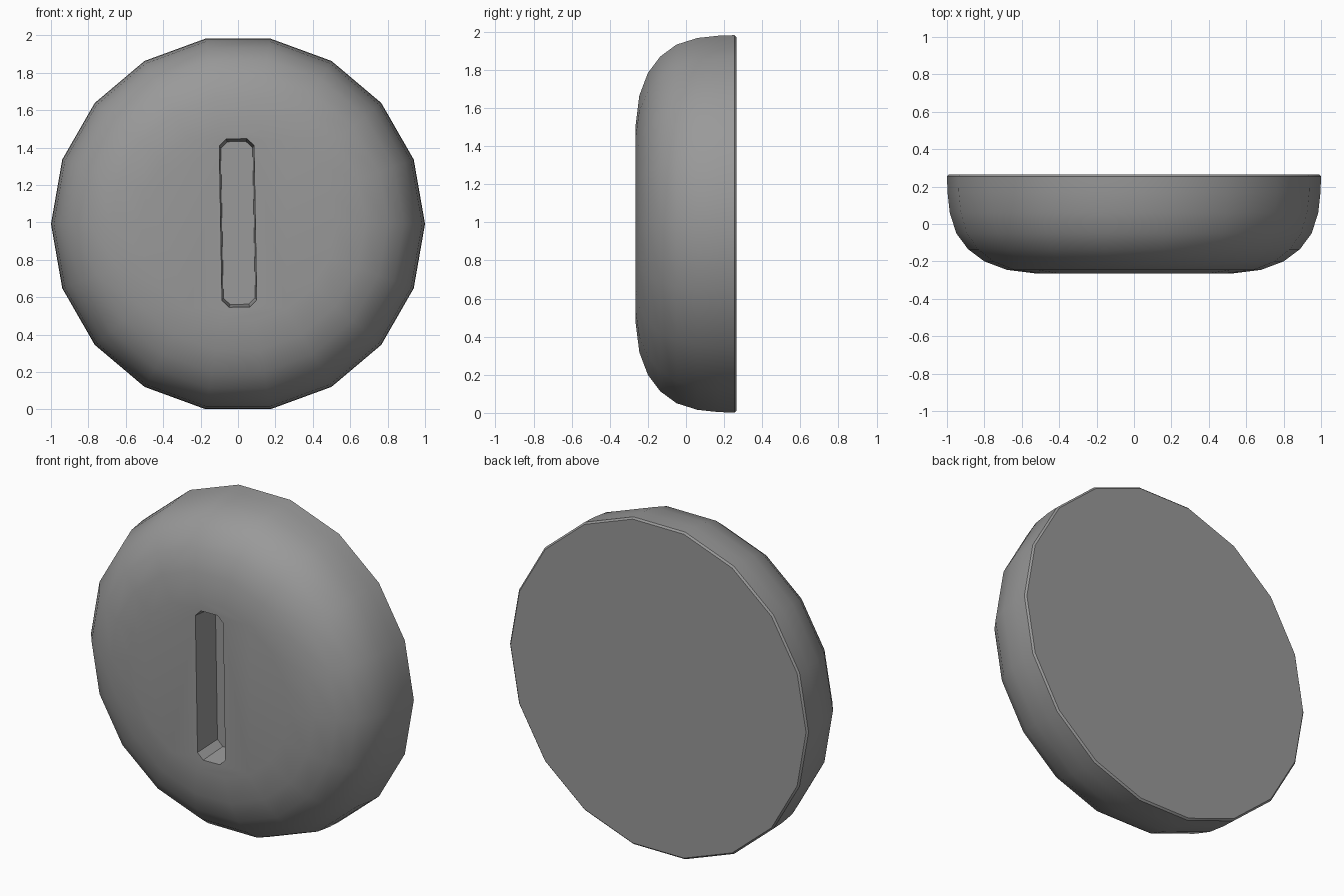
import bpy, bmesh
from math import sin, cos, pi, radians

if "Cube" in bpy.data.objects:
    bpy.data.objects.remove(bpy.data.objects["Cube"])

SIDES = 18
CZ = 0.992


def loft(name, rings):
    # Closed solid skinned through a list of point rings, capped at both ends
    bm = bmesh.new()
    loops = [[bm.verts.new(p) for p in r] for r in rings]
    for a, b in zip(loops, loops[1:]):
        n = len(a)
        for i in range(n):
            j = (i + 1) % n
            bm.faces.new((a[i], a[j], b[j], b[i]))
    bm.faces.new(loops[0])
    bm.faces.new(loops[-1])
    bmesh.ops.recalc_face_normals(bm, faces=bm.faces)
    mesh = bpy.data.meshes.new(name)
    bm.to_mesh(mesh)
    bm.free()
    obj = bpy.data.objects.new(name, mesh)
    bpy.context.collection.objects.link(obj)
    return obj


# Dark grey material
grey = bpy.data.materials.new("dark_grey")
grey.diffuse_color = (0.32, 0.32, 0.32, 1)
grey.use_nodes = True
grey.node_tree.nodes["Principled BSDF"].inputs["Base Color"].default_value = grey.diffuse_color

# Rounded disc: (radius, y) profile from flat back (softened rim) to flat front
profile = [(0.99, 0.265), (1.0, 0.255), (0.997, 0.17), (0.985, 0.06),
           (0.95, -0.05), (0.887, -0.135), (0.80, -0.20), (0.68, -0.245),
           (0.52, -0.265)]
disc = loft("button_disc", [
    [(r * cos(2 * pi * i / SIDES), y, CZ + 1.006 * r * sin(2 * pi * i / SIDES))
     for i in range(SIDES)] for r, y in profile])
disc.data.materials.append(grey)


# Slot cutter: tall chamfered rectangle, tapering slightly towards its floor
def slot_outline(w, h, c, y):
    pts = [(w, h - c), (w - c, h), (c - w, h), (-w, h - c),
           (-w, c - h), (c - w, -h), (w - c, -h), (w, c - h)]
    return [(x, y, z) for x, z in pts]


cutter = loft("slot_cutter", [slot_outline(0.093, 0.45, 0.037, -0.40),
                              slot_outline(0.093, 0.45, 0.037, -0.265),
                              slot_outline(0.085, 0.435, 0.035, -0.085)])
cutter.data.materials.append(grey)
cutter.location = (0, 0, 0.997)
cutter.rotation_euler = (0, radians(-1.0), 0)
cutter.hide_render = True

# Carve the slot, then smooth all but the sharp edges
mod = disc.modifiers.new("slot", 'BOOLEAN')
mod.operation = 'DIFFERENCE'
mod.solver = 'EXACT'
mod.object = cutter
bpy.context.view_layer.objects.active = disc
disc.select_set(True)
bpy.ops.object.modifier_apply(modifier=mod.name)
bpy.data.objects.remove(cutter)
bpy.ops.object.shade_smooth_by_angle(angle=radians(40))
